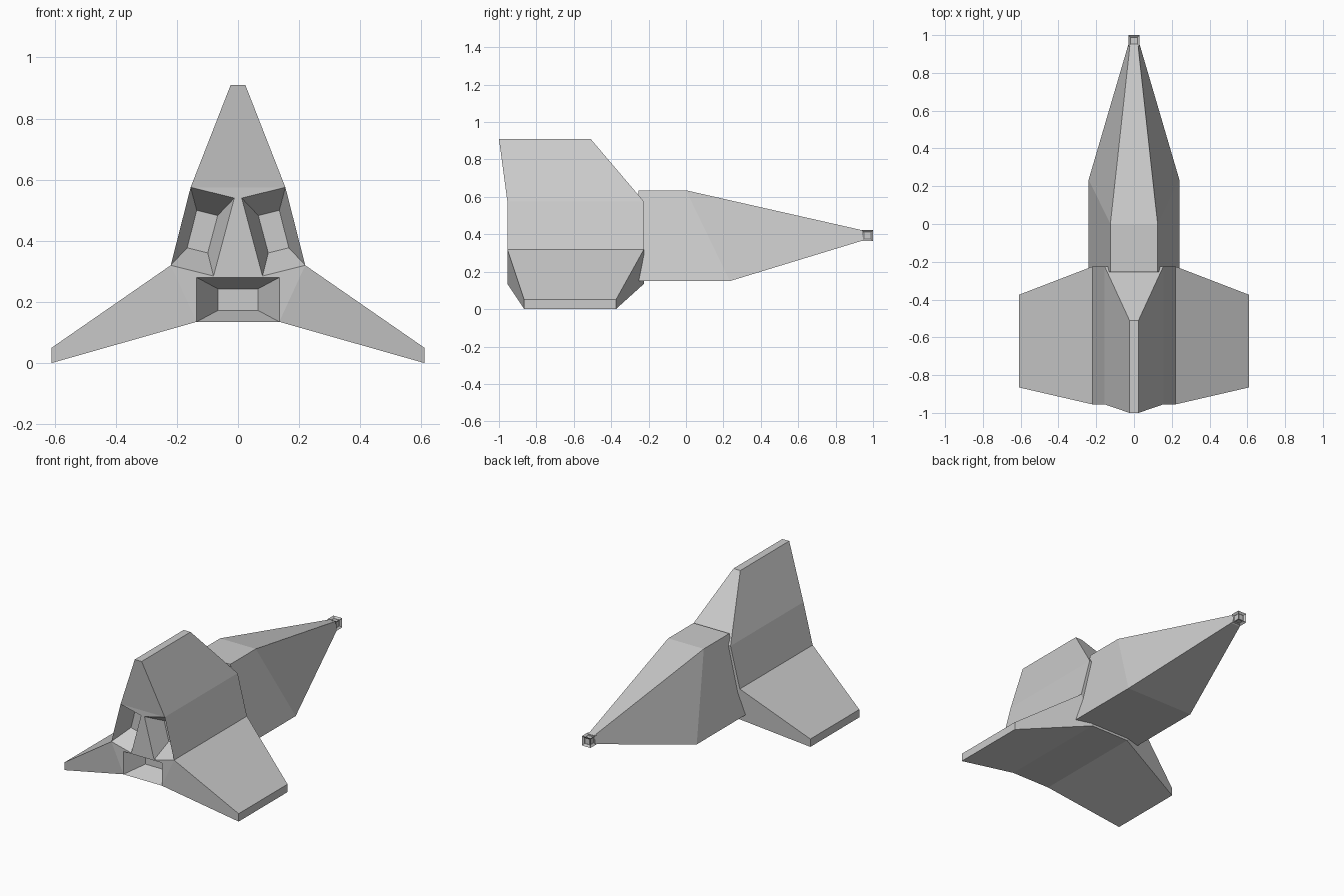
import bpy
import bmesh
from mathutils import Vector

cube = bpy.data.objects.get("Cube")
if cube:
    bpy.data.objects.remove(cube, do_unlink=True)

# Single hull colour
grey = bpy.data.materials.new("hull_grey")
grey.use_nodes = True
colour = (0.6, 0.6, 0.6, 1)
grey.diffuse_color = colour
grey.node_tree.nodes["Principled BSDF"].inputs["Base Color"].default_value = colour


def finish(bm, name):
    bmesh.ops.recalc_face_normals(bm, faces=bm.faces[:])
    mesh = bpy.data.meshes.new(name)
    bm.to_mesh(mesh)
    bm.free()
    mesh.materials.append(grey)
    obj = bpy.data.objects.new(name, mesh)
    bpy.context.scene.collection.objects.link(obj)
    return obj


def pull(bm, face, move):
    """Extrude one face and reposition its vertices."""
    cap = bmesh.ops.extrude_discrete_faces(bm, faces=[face])["faces"][0]
    centre = cap.calc_center_bounds() if move is None else None
    for v in cap.verts:
        v.co = move(v.co.copy())
    return cap


# Engine block with tail fin, wings and three tapered exhaust recesses
BACK, FRONT = -0.955, -0.225
profile = {"top": (0.155, 0.575), "mid": (0.22, 0.32), "low": (0.135, 0.135),
           "vent": (0.135, 0.28), "inner": (0.08, 0.285), "peak": (0.012, 0.54)}
bm = bmesh.new()
back = {(k, s): bm.verts.new((s * x, BACK, z))
        for k, (x, z) in profile.items() for s in (1, -1)}
outline = [(k, 1) for k in ("top", "mid", "low")]
outline += [(k, -1) for k in ("low", "mid", "top")]
front = {key: bm.verts.new((back[key].co.x, FRONT, back[key].co.z)) for key in outline}
bm.faces.new([front[key] for key in outline])

sides = {}
for i, a in enumerate(outline):
    b = outline[(i + 1) % len(outline)]
    sides[a, b] = bm.faces.new([back[a], back[b], front[b], front[a]])


def band(upper, lower):
    return bm.faces.new([back[upper, 1], back[lower, 1], back[lower, -1], back[upper, -1]])


# Rear wall between the recesses
band("top", "peak")
band("peak", "inner")
band("inner", "vent")
recesses = [band("vent", "low")]
for s in (1, -1):
    bm.faces.new([back[k, s] for k in ("mid", "vent", "inner")])
    bm.faces.new([back[k, s] for k in ("mid", "low", "vent")])
    recesses.append(bm.faces.new([back[k, s] for k in ("top", "mid", "inner", "peak")]))

for face in recesses:
    centre = sum((v.co for v in face.verts), Vector()) / len(face.verts)
    pull(bm, face, lambda co: centre + (co - centre) * 0.48 + Vector((0, 0.12, 0)))

# Tail fin rises from the top, wings spread from the lower flanks
pull(bm, sides[("top", -1), ("top", 1)],
     lambda co: Vector((0.024 if co.x > 0 else -0.024, -1 if co.y < -0.5 else -0.51, 0.91)))
for pair in ((("mid", 1), ("low", 1)), (("low", -1), ("mid", -1))):
    pull(bm, sides[pair],
         lambda co: Vector((0.61 if co.x > 0 else -0.61,
                            -0.865 if co.y < -0.5 else -0.375,
                            0.05 if co.z > 0.2 else 0)))
finish(bm, "engine_block_with_wings")

# Nose body: trapezoid sections (top y, half width, z; bottom y, half width, z)
bm = bmesh.new()
rings = []
for ty, tw, tz, by, bw, bz in ((-0.255, 0.125, 0.635, -0.255, 0.24, 0.15),
                               (0, 0.125, 0.635, 0.235, 0.24, 0.15),
                               (0.95, 0.021, 0.42, 0.95, 0.03, 0.368)):
    rings.append([bm.verts.new(p) for p in ((tw, ty, tz), (bw, by, bz),
                                            (-bw, by, bz), (-tw, ty, tz))])
for r, q in zip(rings, rings[1:]):
    for i in range(4):
        j = (i + 1) % 4
        bm.faces.new([r[i], r[j], q[j], q[i]])
bm.faces.new(rings[0])
bm.faces.new(rings[-1])
finish(bm, "nose_body")

# Nose tip: small box with a sunken panel on each side
bm = bmesh.new()
bmesh.ops.create_cube(bm, size=0.06)
bmesh.ops.translate(bm, verts=bm.verts[:], vec=(0, 0.97, 0.393))
bmesh.ops.recalc_face_normals(bm, faces=bm.faces[:])
bmesh.ops.inset_individual(bm, faces=bm.faces[:], thickness=0.014, depth=-0.012)
finish(bm, "nose_tip")
